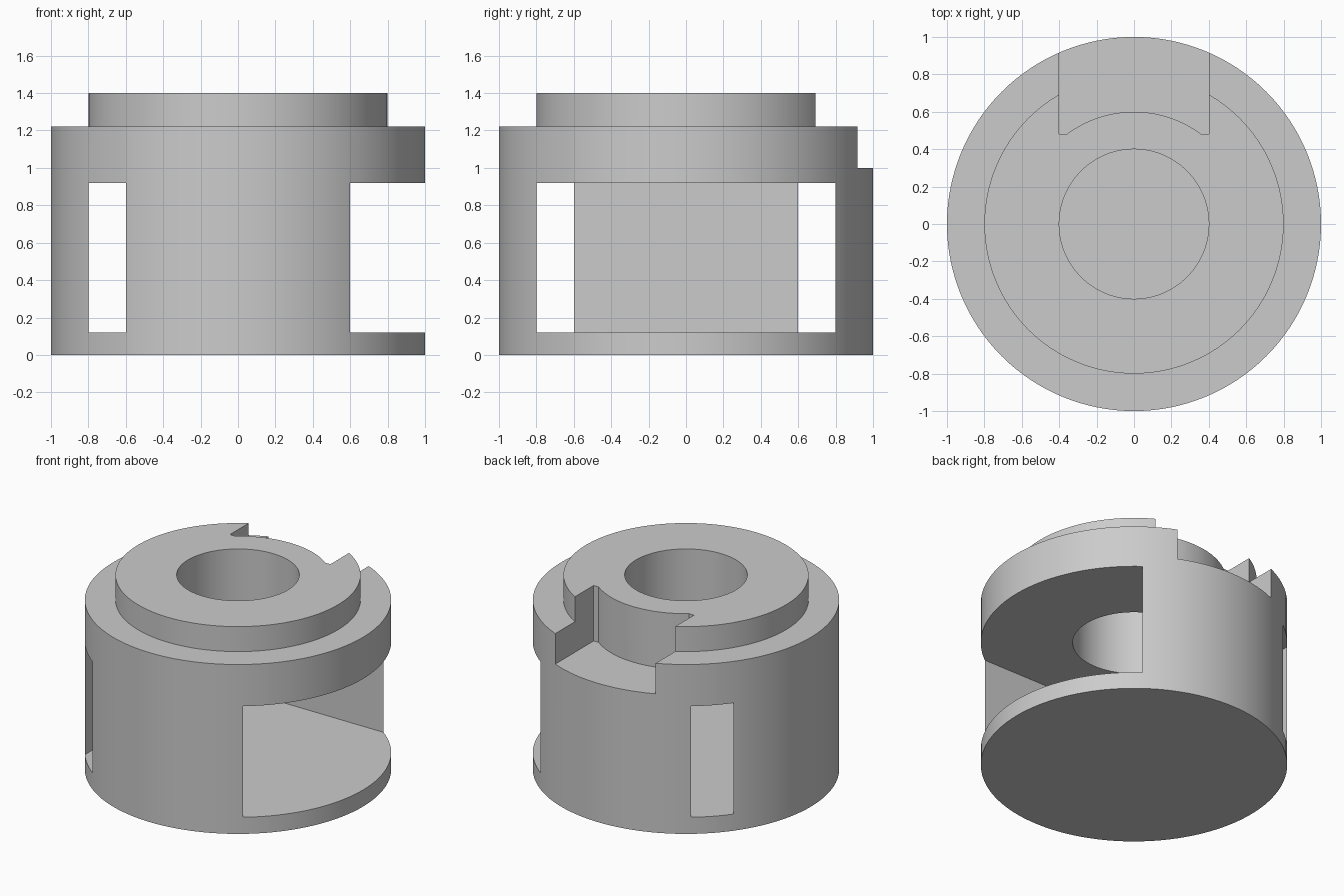
import bpy, bmesh, math

if "Cube" in bpy.data.objects:
    bpy.data.objects.remove(bpy.data.objects["Cube"], do_unlink=True)

STEPS = 128


def add_object(name, bm):
    bmesh.ops.recalc_face_normals(bm, faces=bm.faces)
    mesh = bpy.data.meshes.new(name)
    bm.to_mesh(mesh)
    bm.free()
    obj = bpy.data.objects.new(name, mesh)
    bpy.context.collection.objects.link(obj)
    return obj


def lathe(name, profile):
    """Closed solid from (radius, z) points, starting and ending on the axis."""
    bm = bmesh.new()
    rings = []
    for r, z in profile:
        ring = []
        for i in range(STEPS):
            a = math.tau * i / STEPS
            ring.append(bm.verts.new((r * math.cos(a), r * math.sin(a), z)))
        rings.append(ring)
    for low, high in zip(rings, rings[1:]):
        for i in range(STEPS):
            j = (i + 1) % STEPS
            bm.faces.new((low[i], low[j], high[j], high[i]))
    bm.faces.new(rings[0])
    bm.faces.new(rings[-1])
    return add_object(name, bm)


def box(name, low, high):
    bm = bmesh.new()
    bmesh.ops.create_cube(bm, size=1)
    for v in bm.verts:
        v.co = [a if c < 0 else b for c, a, b in zip(v.co, low, high)]
    return add_object(name, bm)


def cut(target, cutter):
    cutter.hide_render = True
    mod = target.modifiers.new("cut", 'BOOLEAN')
    mod.operation = 'DIFFERENCE'
    mod.solver = 'EXACT'
    mod.object = cutter
    bpy.context.view_layer.objects.active = target
    bpy.ops.object.modifier_apply(modifier=mod.name)
    bpy.data.objects.remove(cutter, do_unlink=True)


# Stepped round body with a blind bore reaching into the chamber
housing = lathe("housing", [(1, 0), (1, 1.22), (0.8, 1.22), (0.8, 1.4),
                            (0.4, 1.4), (0.4, 0.5)])

# Chamber: open on one side, its corners break through as narrow slots
cut(housing, box("chamber_cutter", (-0.8, -0.8, 0.12), (1.5, 0.8, 0.92)))

# Rear notch, leaving a round sleeve around the bore
notch = box("notch_cutter", (-0.4, 0.48, 1.0), (0.4, 1.5, 1.6))
cut(notch, lathe("sleeve_cutter", [(0.6, 0.8), (0.6, 1.8)]))
cut(housing, notch)

# Plain grey finish
grey = bpy.data.materials.new("plain grey")
grey.use_nodes = True
colour = (0.6, 0.6, 0.6, 1)
grey.diffuse_color = colour
grey.node_tree.nodes["Principled BSDF"].inputs["Base Color"].default_value = colour
housing.data.materials.clear()
housing.data.materials.append(grey)

bpy.ops.object.select_all(action='DESELECT')
housing.select_set(True)
bpy.context.view_layer.objects.active = housing
bpy.ops.object.shade_smooth_by_angle(angle=math.radians(30))
